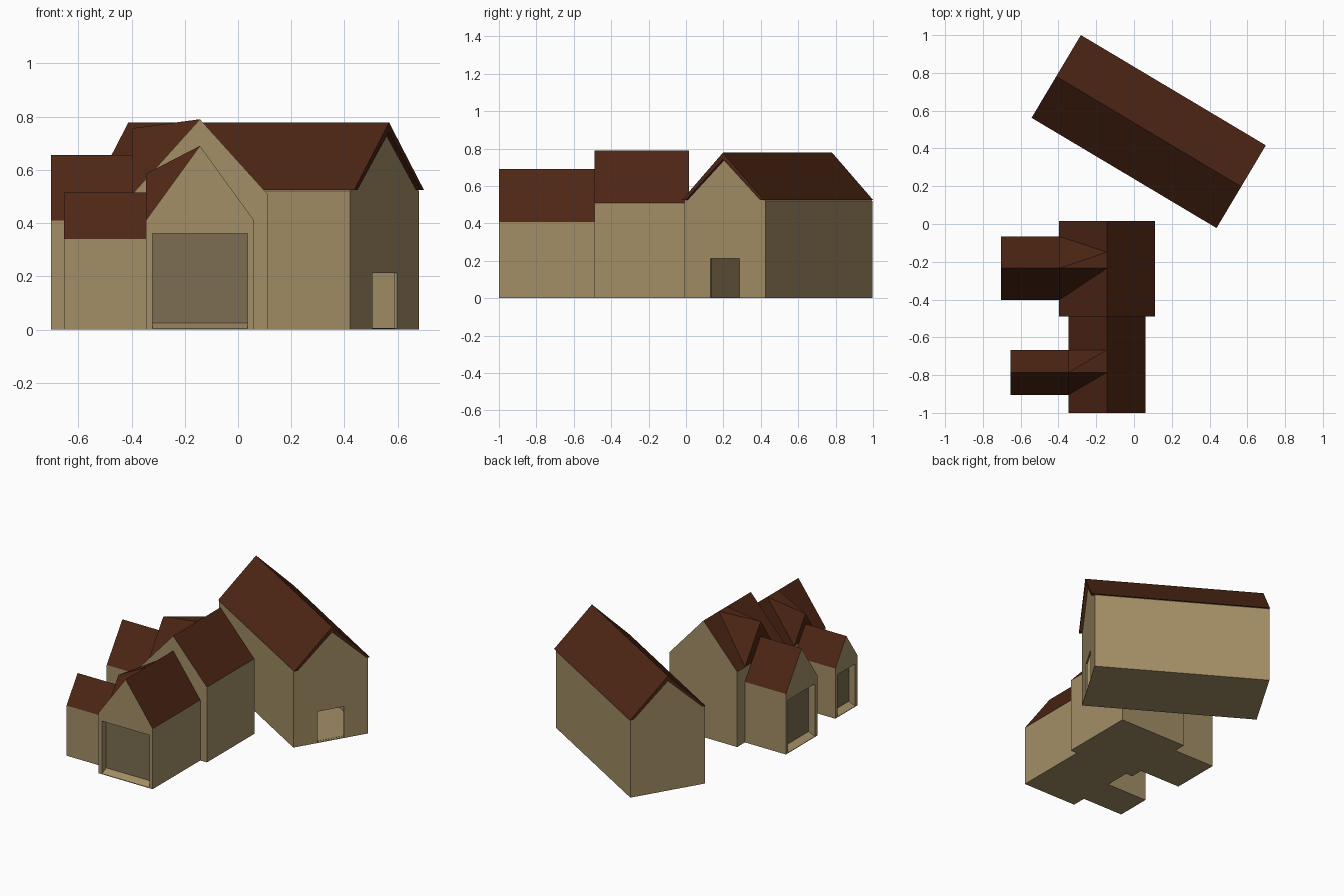
import bpy, bmesh, math
from mathutils import Matrix, Vector

if "Cube" in bpy.data.objects:
    bpy.data.objects.remove(bpy.data.objects["Cube"])


def material(name, color):
    m = bpy.data.materials.new(name)
    m.diffuse_color = (*color, 1)
    m.use_nodes = True
    m.node_tree.nodes["Principled BSDF"].inputs["Base Color"].default_value = m.diffuse_color
    return m


WALL = material("wall_plaster", (0.37, 0.275, 0.135))
ROOF = material("roof_tiles", (0.075, 0.019, 0.007))
DOOR = material("door_panel", (0.20, 0.155, 0.085))


def mesh_object(name, verts, faces, mats, roof_faces=()):
    bm = bmesh.new()
    vs = [bm.verts.new(v) for v in verts]
    for i, f in enumerate(faces):
        bm.faces.new([vs[k] for k in f]).material_index = 1 if i in roof_faces else 0
    bmesh.ops.recalc_face_normals(bm, faces=bm.faces[:])
    me = bpy.data.meshes.new(name)
    bm.to_mesh(me)
    bm.free()
    ob = bpy.data.objects.new(name, me)
    bpy.context.collection.objects.link(ob)
    for m in mats:
        me.materials.append(m)
    return ob


def prism(name, profile, y0, y1, place, mats=(WALL, ROOF), roof_faces=()):
    """Profile in x, z extruded along local y, then placed."""
    n = len(profile)
    verts = [place @ Vector((x, y, z)) for y in (y0, y1) for x, z in profile]
    faces = [(i, (i + 1) % n, n + (i + 1) % n, n + i) for i in range(n)]
    faces += [tuple(range(n)), tuple(range(n, 2 * n))]
    return mesh_object(name, verts, faces, mats, roof_faces)


def gable(hw, eave, ridge, base=0.0):
    return [(-hw, base), (hw, base), (hw, eave), (0, ridge), (-hw, eave)]


def cut(ob, cutter):
    mod = ob.modifiers.new("opening", "BOOLEAN")
    mod.operation, mod.solver, mod.object = "DIFFERENCE", "EXACT", cutter
    bpy.context.view_layer.objects.active = ob
    bpy.ops.object.modifier_apply(modifier=mod.name)
    bpy.data.objects.remove(cutter)


def frame(x, y, angle):
    return Matrix.Translation((x, y, 0)) @ Matrix.Rotation(math.radians(angle), 4, "Z")


def box_profile(hw, z0, z1):
    return [(-hw, z0), (hw, z0), (hw, z1), (-hw, z1)]


def house_block(name, x, y, angle, hw, length, eave, ridge, opening=True):
    """Gabled block; local y = 0 is the outer end, with a recessed doorway."""
    place = frame(x, y, angle)
    ob = prism(name, gable(hw, eave, ridge), 0, length, place, roof_faces=(2, 3))
    if not opening:
        return
    w, top, depth = hw - 0.025, eave - 0.05, 0.05
    # doorway with a slightly sloped sill
    side = [(-0.1, 0.004), (0, 0.004), (depth, 0.025), (depth, top), (-0.1, top)]
    verts = [place @ Vector((sx, yy, z)) for sx in (-w, w) for yy, z in side]
    faces = [(i, (i + 1) % 5, 5 + (i + 1) % 5, 5 + i) for i in range(5)]
    faces += [tuple(range(5)), tuple(range(5, 10))]
    cut(ob, mesh_object("doorway_cutter", verts, faces, (WALL, ROOF)))
    prism(name + "_door", box_profile(w, 0.025, top), depth - 0.003, depth + 0.003, place, (DOOR,))


def roof_junction(name, xe, xr, yc, hw_out, hw_in, eave, apex, ridge):
    """Tapered cross roof carrying a wing into the main ridge."""
    verts = [(xe, yc - hw_out, eave), (xe, yc, apex), (xe, yc + hw_out, eave),
             (xr, yc - hw_in, ridge), (xr, yc, ridge), (xr, yc + hw_in, ridge)]
    faces = [(0, 1, 2), (0, 3, 4), (0, 4, 1), (1, 4, 5), (1, 5, 2), (0, 2, 5, 3)]
    mesh_object(name, verts, faces, (ROOF,))


# House: two main blocks in line, two side wings facing -x
house_block("front_block", -0.143, -1.0, 0, 0.203, 0.51, 0.41, 0.69)
house_block("rear_block", -0.143, -0.49, 0, 0.253, 0.507, 0.51, 0.79, opening=False)
house_block("rear_wing", -0.703, -0.234, -90, 0.168, 0.31, 0.41, 0.655)
house_block("front_wing", -0.653, -0.785, -90, 0.119, 0.31, 0.34, 0.515)
roof_junction("rear_roof_junction", -0.396, -0.143, -0.234, 0.168, 0.085, 0.51, 0.756, 0.79)
roof_junction("front_roof_junction", -0.346, -0.143, -0.785, 0.119, 0.119, 0.41, 0.585, 0.69)

# Barn: hollow walls with an open door, and a folded roof overhanging the door end
barn = frame(0.5675, 0.1975, 59.2)
HW, EAVE, RIDGE, L = 0.253, 0.525, 0.778, 1.14
walls = prism("barn_walls", gable(HW - 0.001, EAVE - 0.005, RIDGE - 0.03), 0.02, L - 0.003, barn)
cut(walls, prism("barn_room", gable(HW - 0.012, EAVE - 0.015, RIDGE - 0.05, 0.005), 0.03, L - 0.013, barn))
cut(walls, prism("barn_door_cutter", box_profile(0.09, 0.004, 0.213), -0.05, 0.04, barn))
prism("barn_roof", [(-HW - 0.002, EAVE), (0, RIDGE), (HW + 0.002, EAVE),
                    (HW - 0.022, EAVE), (0, RIDGE - 0.036), (-HW + 0.022, EAVE)],
      0, L, barn, (ROOF,))
